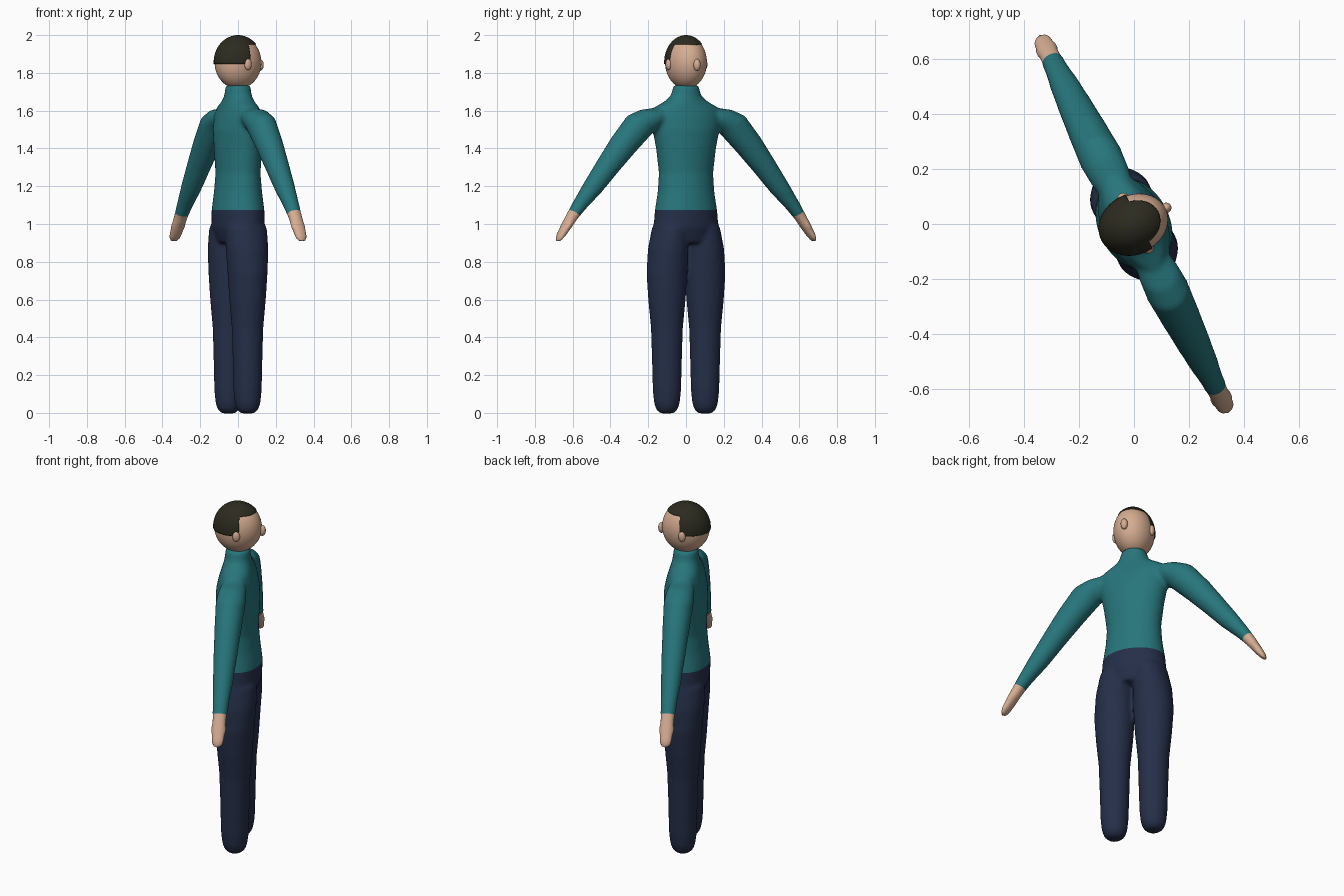
import bpy, bmesh, math
from mathutils import Vector, Matrix

cube = bpy.data.objects.get("Cube")
if cube:
    bpy.data.objects.remove(cube, do_unlink=True)

# The figure is built facing -y, then turned about z
TURN = Matrix.Rotation(math.radians(116.6), 4, 'Z')


def material(name, rgb):
    m = bpy.data.materials.new(name)
    m.use_nodes = True
    m.diffuse_color = (*rgb, 1)
    m.node_tree.nodes["Principled BSDF"].inputs["Base Color"].default_value = (*rgb, 1)
    return m


TEAL = material("teal_sweater", (0.02, 0.18, 0.2))
NAVY = material("navy_trousers", (0.018, 0.028, 0.065))
SKIN = material("skin", (0.68, 0.42, 0.29))
HAIR = material("dark_hair", (0.026, 0.024, 0.014))


def add_object(name, bm, mats, turn=True):
    if turn:
        bm.transform(TURN)
    mesh = bpy.data.meshes.new(name)
    bm.to_mesh(mesh)
    bm.free()
    for m in mats:
        mesh.materials.append(m)
    for p in mesh.polygons:
        p.use_smooth = True
    obj = bpy.data.objects.new(name, mesh)
    bpy.context.collection.objects.link(obj)
    return obj


def loft(bm, axis, stations, sides=32):
    """Closed tube; each station is x, z, side radius, depth radius."""
    depth = Vector((0, 1, 0))
    side = depth.cross(axis).normalized()
    rings = []
    for x, z, rs, rd in stations:
        ring = []
        for i in range(sides):
            a = math.tau * i / sides
            ring.append(bm.verts.new(Vector((x, 0, z)) + side * rs * math.cos(a)
                                     + depth * rd * math.sin(a)))
        rings.append(ring)
    for r, s in zip(rings, rings[1:]):
        for i in range(sides):
            j = (i + 1) % sides
            bm.faces.new((r[i], r[j], s[j], s[i]))
    bm.faces.new(rings[0])
    bm.faces.new(rings[-1])


def ellipsoid(centre, radii, segments=48):
    bm = bmesh.new()
    bmesh.ops.create_uvsphere(bm, u_segments=segments, v_segments=segments // 2, radius=1)
    bm.transform(Matrix.Translation(centre) @ Matrix.Diagonal((*radii, 1)))
    return bm


# Body: torso, arms and legs fused into one smooth skin
UP = Vector((0, 0, 1))
ARM = Vector((0.55, 0, -0.84)).normalized()
torso = [(0, 0.90, 0.15, 0.10), (0, 0.98, 0.182, 0.127), (0, 1.07, 0.173, 0.131),
         (0, 1.17, 0.157, 0.119), (0, 1.27, 0.151, 0.11), (0, 1.40, 0.168, 0.116),
         (0, 1.50, 0.19, 0.115), (0, 1.57, 0.205, 0.10), (0, 1.62, 0.18, 0.084),
         (0, 1.65, 0.12, 0.076), (0, 1.68, 0.083, 0.07), (0, 1.735, 0.067, 0.065)]
arm = [(0.13, 1.585, 0.055, 0.06), (0.20, 1.565, 0.075, 0.075), (0.27, 1.53, 0.083, 0.08),
       (0.37, 1.42, 0.075, 0.072), (0.46, 1.31, 0.064, 0.064), (0.555, 1.19, 0.053, 0.054),
       (0.63, 1.10, 0.039, 0.043), (0.675, 1.04, 0.031, 0.039), (0.715, 0.98, 0.025, 0.041),
       (0.745, 0.935, 0.019, 0.037), (0.76, 0.912, 0.012, 0.027), (0.765, 0.904, 0.006, 0.016)]
leg = [(0.113, -0.003, 0.035, 0.035), (0.113, 0.015, 0.056, 0.056), (0.113, 0.05, 0.068, 0.068),
       (0.113, 0.12, 0.075, 0.075), (0.113, 0.30, 0.08, 0.079), (0.113, 0.45, 0.085, 0.083),
       (0.113, 0.60, 0.10, 0.096), (0.113, 0.74, 0.109, 0.105), (0.107, 0.87, 0.104, 0.115),
       (0.095, 0.98, 0.09, 0.115), (0.09, 1.03, 0.06, 0.08)]

bm = bmesh.new()
loft(bm, UP, torso)
for s in (1, -1):
    loft(bm, Vector((ARM.x * s, 0, ARM.z)), [(x * s, z, a, b) for x, z, a, b in arm])
    loft(bm, UP, [(x * s, z, a, b) for x, z, a, b in leg])
bmesh.ops.recalc_face_normals(bm, faces=bm.faces)
base = add_object("body_base", bm, [], turn=False)
remesh = base.modifiers.new("fuse", 'REMESH')
remesh.mode = 'VOXEL'
remesh.voxel_size = 0.01
soften = base.modifiers.new("soften", 'SMOOTH')
soften.factor = 0.5
soften.iterations = 12
fused = bpy.data.meshes.new_from_object(
    base.evaluated_get(bpy.context.evaluated_depsgraph_get()))
bpy.data.objects.remove(base, do_unlink=True)
bm = bmesh.new()
bm.from_mesh(fused)


def cut(bm, point, normal, keep):
    faces = [f for f in bm.faces if keep(f.calc_center_median())]
    geom = faces + list({e for f in faces for e in f.edges}) + list({v for f in faces for v in f.verts})
    bmesh.ops.bisect_plane(bm, geom=geom, plane_co=point, plane_no=normal)


# Waist line and cuffs as clean edges, then colours by region
WAIST = 1.073
CUFF = Vector((0.66, 0, 1.055))
cut(bm, (0, 0, WAIST), UP, lambda c: abs(c.x) < 0.4)
for s in (1, -1):
    cut(bm, (CUFF.x * s, 0, CUFF.z), (ARM.x * s, 0, ARM.z), lambda c: c.x * s > 0.5)
for f in bm.faces:
    c = f.calc_center_median()
    c.x = abs(c.x)
    if c.x > 0.5:
        f.material_index = 2 if (c - CUFF).dot(ARM) > 0 else 0
    else:
        f.material_index = 1 if c.z < WAIST else 0
add_object("clothed_body", bm, [TEAL, NAVY, SKIN])

# Head, nose and ears
HEAD = Vector((0, 0, 1.856))
add_object("head", ellipsoid(HEAD, (0.106, 0.128, 0.14)), [SKIN])
add_object("nose", ellipsoid((0, -0.131, 1.842), (0.019, 0.019, 0.031), 24), [SKIN])
for name, s in (("left_ear", 1), ("right_ear", -1)):
    add_object(name, ellipsoid((0.107 * s, -0.006, 1.845), (0.014, 0.02, 0.03), 24), [SKIN])

# Hair: shell low at the back, with a short fringe line at the front
BACK_LINE, FRINGE_LINE, SIDE_LINE = 1.848, 1.952, -0.02
bm = ellipsoid(HEAD, (0.111, 0.133, 0.144), 64)
for point, normal in (((0, 0, BACK_LINE), UP), ((0, 0, FRINGE_LINE), UP),
                      ((0, SIDE_LINE, 0), (0, 1, 0))):
    cut(bm, point, normal, lambda c: True)
bare = []
for f in bm.faces:
    c = f.calc_center_median()
    if c.z < (BACK_LINE if c.y > SIDE_LINE else FRINGE_LINE):
        bare.append(f)
bmesh.ops.delete(bm, geom=bare, context='FACES')
hair = add_object("hair", bm, [HAIR])
shell = hair.modifiers.new("thickness", 'SOLIDIFY')
shell.thickness = 0.008
shell.offset = -1
bpy.context.view_layer.objects.active = hair
hair.select_set(True)
bpy.ops.object.shade_smooth_by_angle(angle=math.radians(40))
